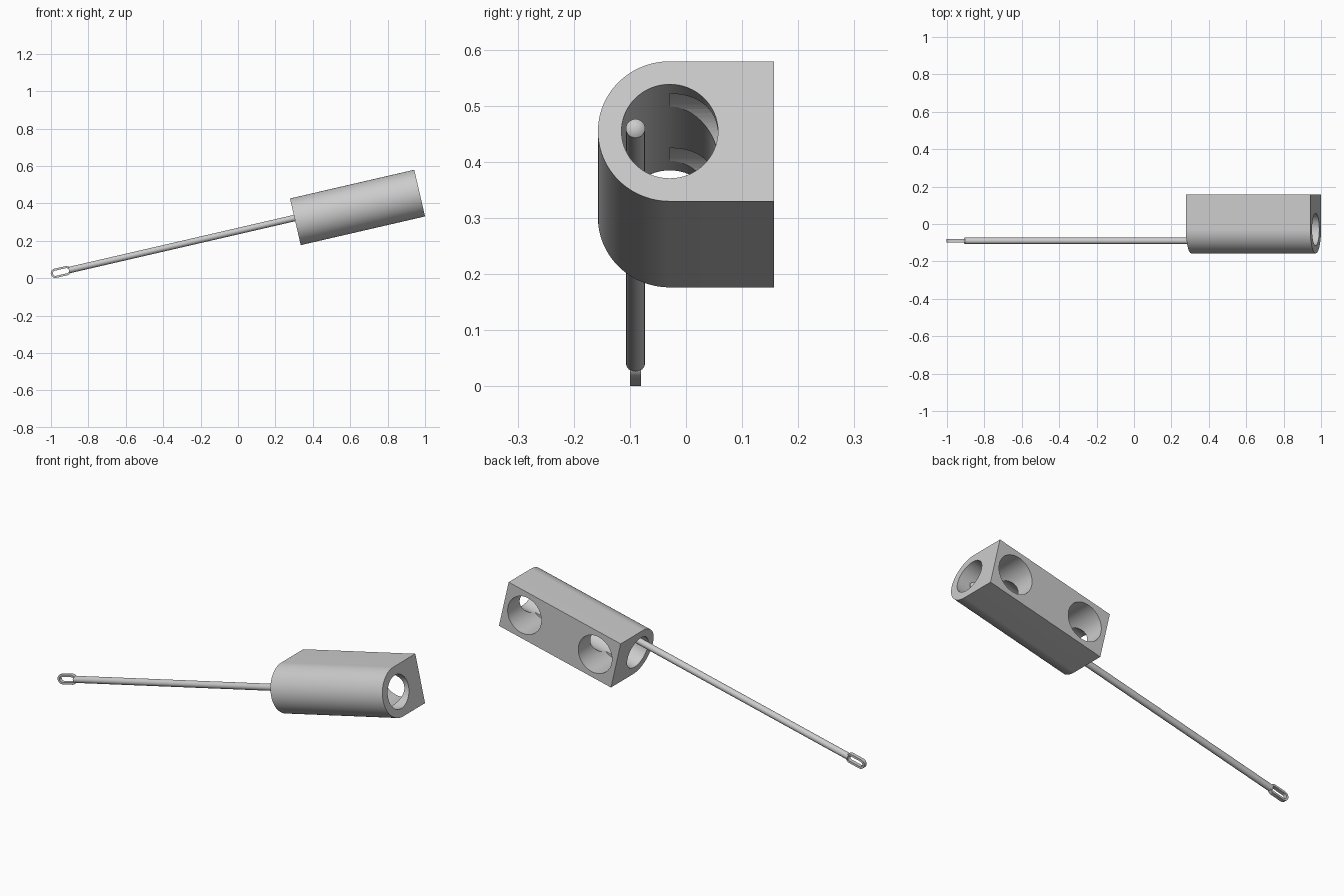
import bpy, bmesh
from math import pi, cos, sin, radians
from mathutils import Matrix, Vector

cube = bpy.data.objects.get("Cube")
if cube:
    bpy.data.objects.remove(cube, do_unlink=True)

# Everything is built along x, then tilted about the block centre
TILT = Matrix.Translation((0.639, 0, 0.378)) @ Matrix.Rotation(radians(-13), 4, 'Y')
LENGTH, RADIUS, AXIS_Y, BACK_Y = 0.682, 0.128, -0.029, 0.157
ROD_Y, ROD_Z = -0.09, 0.0205

grey = bpy.data.materials.new("plain_grey")
grey.use_nodes = True
grey.diffuse_color = (0.6, 0.6, 0.6, 1)
grey.node_tree.nodes["Principled BSDF"].inputs["Base Color"].default_value = (0.6, 0.6, 0.6, 1)


def make_object(name, bm):
    bmesh.ops.recalc_face_normals(bm, faces=bm.faces)
    mesh = bpy.data.meshes.new(name)
    bm.to_mesh(mesh)
    bm.free()
    mesh.materials.append(grey)
    obj = bpy.data.objects.new(name, mesh)
    obj.matrix_world = TILT
    bpy.context.collection.objects.link(obj)
    return obj


def prism(name, points, direction):
    bm = bmesh.new()
    face = bm.faces.new([bm.verts.new(p) for p in points])
    new = bmesh.ops.extrude_face_region(bm, geom=[face])["geom"]
    verts = [v for v in new if isinstance(v, bmesh.types.BMVert)]
    bmesh.ops.translate(bm, verts=verts, vec=Vector(direction))
    return make_object(name, bm)


def arc(cx, cy, r, start, end, steps):
    angles = [start + (end - start) * i / steps for i in range(steps + 1)]
    return [(cx + r * cos(a), cy + r * sin(a)) for a in angles]


def circle(cx, cy, r, steps=64):
    return arc(cx, cy, r, 0, 2 * pi, steps)[:-1]


def cut(target, cutter):
    cutter.hide_render = True
    mod = target.modifiers.new("cut", 'BOOLEAN')
    mod.operation, mod.solver, mod.object = 'DIFFERENCE', 'EXACT', cutter
    bpy.context.view_layer.objects.active = target
    bpy.ops.object.modifier_apply(modifier=mod.name)
    bpy.data.objects.remove(cutter, do_unlink=True)


# Block: rounded front, flat back
outline = arc(AXIS_Y, 0, RADIUS, pi / 2, 3 * pi / 2, 48)
outline += [(BACK_Y, -RADIUS), (BACK_Y, RADIUS)]
block = prism("block", [(-LENGTH / 2, y, z) for y, z in outline], (LENGTH, 0, 0))

# Lengthwise bore and two blind holes in the back
bore = [(-LENGTH, y, z) for y, z in circle(AXIS_Y, 0, 0.086)]
cut(block, prism("bore_cutter", bore, (2 * LENGTH, 0, 0)))
for side in (-1, 1):
    hole = [(x, AXIS_Y, z) for x, z in circle(side * 0.215, 0, 0.1)]
    cut(block, prism("hole_cutter", hole, (0, 0.3, 0)))

# Rod with a short pointed tip
bm = bmesh.new()
start, end, tip, radius = -1.58, 0.275, 0.29, 0.0172
for x0, x1, r1 in ((start, end, radius), (end, tip, 0)):
    place = Matrix.Translation(((x0 + x1) / 2, ROD_Y, ROD_Z)) @ Matrix.Rotation(pi / 2, 4, 'Y')
    bmesh.ops.create_cone(bm, cap_ends=x0 == start, segments=32, radius1=radius,
                          radius2=r1, depth=x1 - x0, matrix=place)
bmesh.ops.remove_doubles(bm, verts=bm.verts, dist=0.0001)
inner = [f for f in bm.faces if len(f.verts) > 4 and f.calc_center_median().x > 0]
bmesh.ops.delete(bm, geom=inner, context='FACES_ONLY')
rod = make_object("rod", bm)


# Flat eyelet at the end of the rod
def slot(r, y):
    pts = arc(-1.593, ROD_Z, r, -pi / 2, pi / 2, 20)
    pts += arc(-1.653, ROD_Z, r, pi / 2, 3 * pi / 2, 20)
    return [(x, y, z) for x, z in pts]


eyelet = prism("eyelet", slot(0.025, ROD_Y - 0.01), (0, 0.02, 0))
cut(eyelet, prism("eye_cutter", slot(0.014, ROD_Y - 0.05), (0, 0.1, 0)))
# Keep the eye open where the rod meets it
cut(rod, prism("rod_eye_cutter", slot(0.014, ROD_Y - 0.05), (0, 0.1, 0)))

# Smooth shading with sharp edges
bpy.ops.object.select_all(action='DESELECT')
for obj in (block, rod, eyelet):
    obj.select_set(True)
bpy.context.view_layer.objects.active = block
bpy.ops.object.shade_smooth_by_angle(angle=radians(30))
